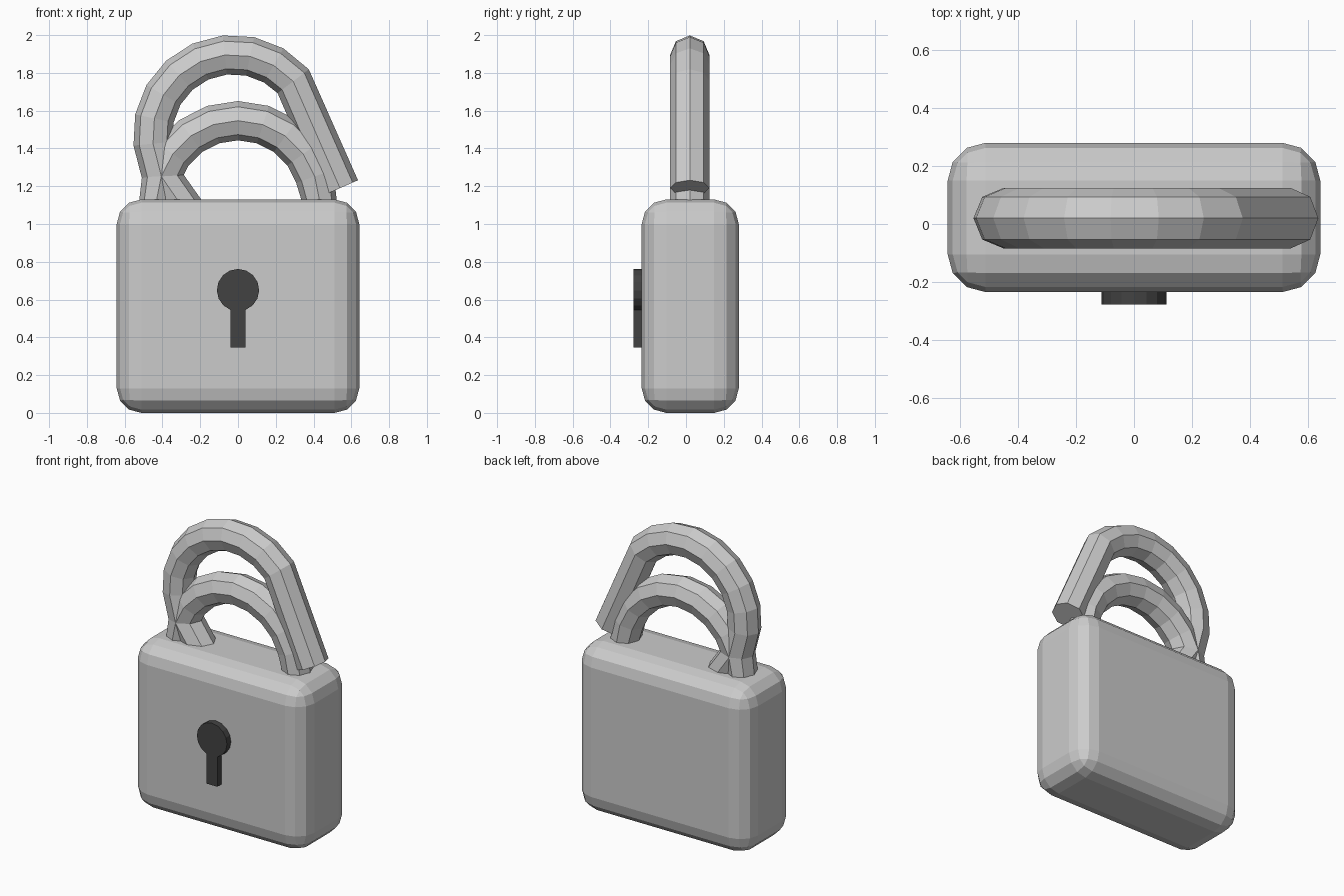
import bpy, bmesh, math
from mathutils import Vector

cube = bpy.data.objects.get("Cube")
if cube:
    bpy.data.objects.remove(cube, do_unlink=True)


def make_material(name, value):
    mat = bpy.data.materials.new(name)
    mat.use_nodes = True
    color = (value, value, value, 1)
    mat.diffuse_color = color
    mat.node_tree.nodes["Principled BSDF"].inputs["Base Color"].default_value = color
    return mat


def finish(bm, name, mat):
    bmesh.ops.recalc_face_normals(bm, faces=bm.faces)
    mesh = bpy.data.meshes.new(name)
    bm.to_mesh(mesh)
    bm.free()
    mesh.materials.append(mat)
    obj = bpy.data.objects.new(name, mesh)
    bpy.context.collection.objects.link(obj)
    return obj


def arc(cx, cz, radius, start, end, steps):
    """Points on an arc in the xz plane, angles in degrees."""
    pts = []
    for i in range(steps + 1):
        a = math.radians(start + (end - start) * i / steps)
        pts.append((cx + radius * math.cos(a), cz + radius * math.sin(a)))
    return pts


def tube(name, path, mat, radius=0.104, sides=8, depth_y=0.02, foot_radius=None):
    """Octagonal tube swept along a path in the xz plane."""
    pts = [Vector((x, 0, z)) for x, z in path]
    bm = bmesh.new()
    rings = []
    for i, p in enumerate(pts):
        before = (p - pts[i - 1]).normalized() if i else Vector()
        after = (pts[i + 1] - p).normalized() if i < len(pts) - 1 else Vector()
        t = (before + after).normalized()
        across = Vector((t.z, 0, -t.x))
        r = foot_radius if foot_radius and i in (0, len(pts) - 1) else radius
        ring = []
        for k in range(sides):
            a = math.tau * k / sides
            offset = across * r * math.cos(a) + Vector((0, radius * math.sin(a), 0))
            ring.append(bm.verts.new(p + offset + Vector((0, depth_y, 0))))
        rings.append(ring)
    for a, b in zip(rings, rings[1:]):
        for k in range(sides):
            n = (k + 1) % sides
            bm.faces.new((a[k], a[n], b[n], b[k]))
    bm.faces.new(rings[0])
    bm.faces.new(rings[-1])
    return finish(bm, name, mat)


metal = make_material("light grey metal", 0.6)
dark = make_material("dark grey", 0.055)

# Lock body: rounded box
bm = bmesh.new()
bmesh.ops.create_cube(bm, size=1)
for v in bm.verts:
    v.co = Vector((v.co.x * 1.284, v.co.y * 0.514 + 0.0225, (v.co.z + 0.5) * 1.13))
bmesh.ops.bevel(bm, geom=bm.edges[:], offset=0.13, offset_type='OFFSET',
                segments=3, profile=0.5, affect='EDGES')
finish(bm, "lock_body", metal)

# Closed shackle: symmetric arch sunk into the body
closed_path = [(-0.445, 1.06)] + arc(0, 1.12, 0.427, 162, 18, 8) + [(0.445, 1.06)]
tube("closed_shackle", closed_path, metal, foot_radius=0.085)

# Open shackle: same arch tilted, with one free leg
open_path = ([(-0.28, 1.07), (-0.405, 1.25)]
             + arc(-0.025, 1.47, 0.427, 186, 42, 8) + [(0.54, 1.19)])
tube("open_shackle", open_path, metal)

# Keyhole: round head with a straight slot, extruded from the front
outline = arc(0, 0.65, 0.112, -69, 249, 14) + [(-0.04, 0.345), (0.04, 0.345)]
bm = bmesh.new()
face = bm.faces.new([bm.verts.new((x, -0.277, z)) for x, z in outline])
grown = bmesh.ops.extrude_face_region(bm, geom=[face], use_keep_orig=True)
bmesh.ops.translate(bm, vec=(0, 0.06, 0),
                    verts=[g for g in grown["geom"] if isinstance(g, bmesh.types.BMVert)])
finish(bm, "keyhole", dark)
